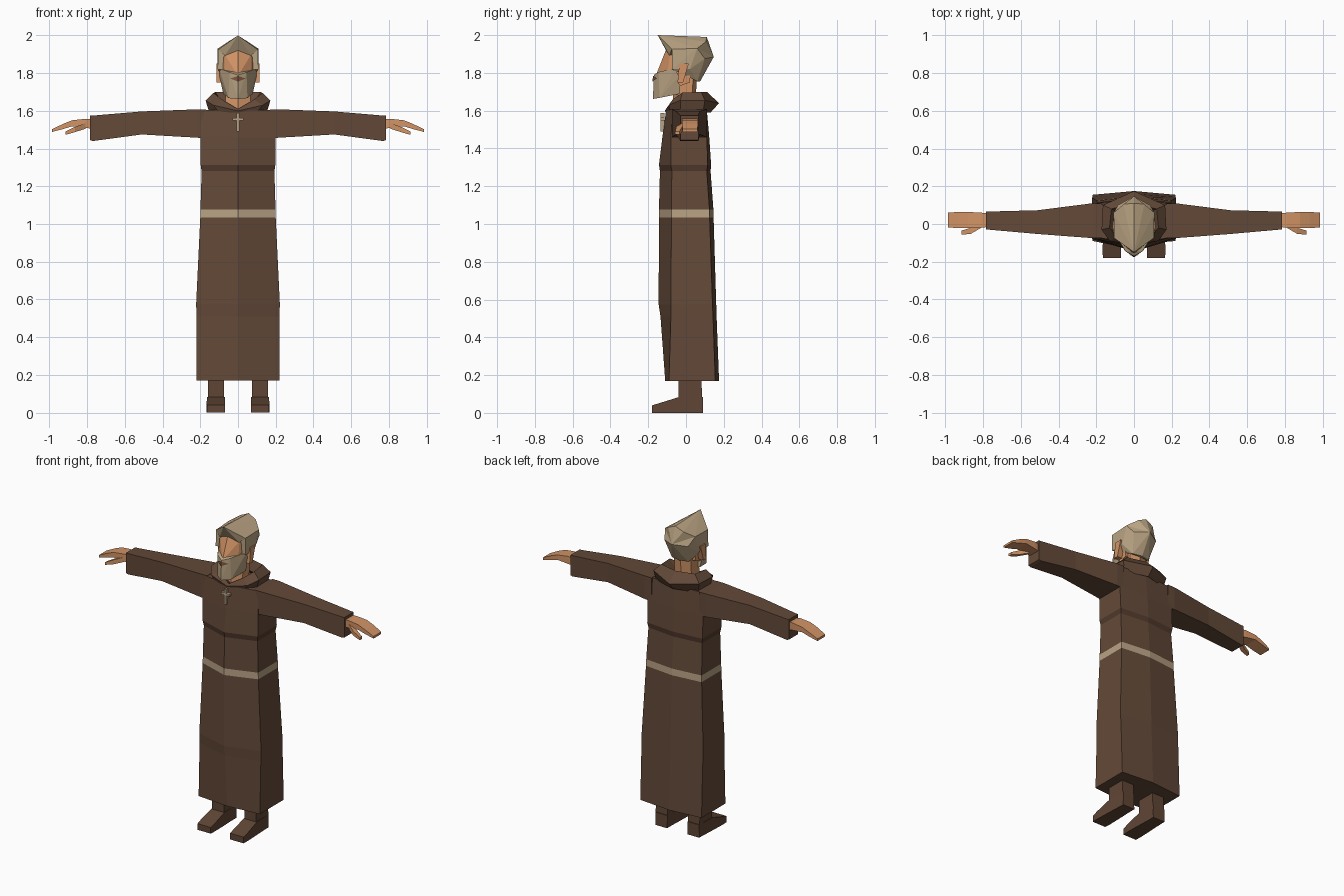
import bpy, bmesh
from mathutils import Vector


def material(name, rgb):
    m = bpy.data.materials.new(name)
    lin = [((c / 255 + 0.055) / 1.055) ** 2.4 for c in rgb]
    m.diffuse_color = (*lin, 1)
    return m


ROBE = material("brown wool", (99, 73, 56))
FOLD = material("dark wool fold", (82, 58, 45))
CORD = material("pale cord", (184, 162, 132))
HAIR = material("grey tan hair", (186, 164, 131))
SKIN = material("skin", (210, 148, 102))
MOUTH = material("mouth", (128, 84, 62))
BOOT = material("boot leather", (95, 69, 53))


def finish(name, bm, mats):
    bmesh.ops.recalc_face_normals(bm, faces=bm.faces)
    me = bpy.data.meshes.new(name)
    bm.to_mesh(me)
    bm.free()
    for m in mats:
        me.materials.append(m)
    ob = bpy.data.objects.new(name, me)
    bpy.context.collection.objects.link(ob)
    return ob


def loft(name, rings, mats, bands=None, closed=False):
    """Skin a list of equal-length rings; bands maps a ring gap to a material slot."""
    bm = bmesh.new()
    vs = [[bm.verts.new(p) for p in r] for r in rings]
    n = len(rings[0])
    gaps = len(vs) if closed else len(vs) - 1
    for i in range(gaps):
        a, b = vs[i], vs[(i + 1) % len(vs)]
        for j in range(n):
            k = (j + 1) % n
            f = bm.faces.new((a[j], a[k], b[k], b[j]))
            f.material_index = (bands or {}).get(i, 0)
    if not closed:
        bm.faces.new(vs[0])
        bm.faces.new(vs[-1])
    return finish(name, bm, mats)


def hull(name, pts, mat, mirror=True):
    """Faceted solid around points; points off the middle are mirrored in x."""
    bm = bmesh.new()
    for x, y, z in pts:
        bm.verts.new((x, y, z))
        if mirror and x:
            bm.verts.new((-x, y, z))
    res = bmesh.ops.convex_hull(bm, input=bm.verts)
    junk = {g for g in res["geom_interior"] + res["geom_unused"]
            if isinstance(g, bmesh.types.BMVert)}
    bmesh.ops.delete(bm, geom=list(junk), context='VERTS')
    bmesh.ops.dissolve_limit(bm, angle_limit=0.03, verts=bm.verts, edges=bm.edges)
    return finish(name, bm, [mat])


def mirrored_ring(half):
    return half + [(-x, y, z) for x, y, z in reversed(half[1:-1])]


def slab(s, x, y0, y1, z0, z1):
    return [(s * x, y0, z0), (s * x, y1, z0), (s * x, y1, z1), (s * x, y0, z1)]


# Robe: six-sided rings of height, half width, front ridge, front corner, back corner, back ridge
profile = [
    (0.17, 0.22, -0.11, -0.09, 0.155, 0.175),
    (0.51, 0.22, -0.135, -0.08, 0.143, 0.162),
    (0.575, 0.222, -0.145, -0.08, 0.14, 0.16),
    (1.035, 0.20, -0.143, -0.077, 0.125, 0.146),
    (1.078, 0.199, -0.143, -0.077, 0.124, 0.145),
    (1.28, 0.193, -0.138, -0.075, 0.11, 0.13),
    (1.313, 0.198, -0.143, -0.08, 0.115, 0.133),
    (1.46, 0.20, -0.125, -0.08, 0.11, 0.123),
    (1.605, 0.20, -0.105, -0.07, 0.10, 0.11),
]
rings = [mirrored_ring([(0, f, z), (w, fc, z), (w, bc, z), (0, b, z)])
         for z, w, f, fc, bc, b in profile]
loft("robe", rings, [ROBE, CORD, FOLD], {3: 1, 5: 2})

# Folded hood lying around the neck
loft("hood_collar", [mirrored_ring(h) for h in (
    [(0, -0.10, 1.58), (0.10, -0.085, 1.59), (0.155, -0.03, 1.60), (0.15, 0.09, 1.59), (0, 0.13, 1.59)],
    [(0, -0.112, 1.60), (0.13, -0.09, 1.63), (0.172, -0.03, 1.655), (0.165, 0.10, 1.655), (0, 0.175, 1.64)],
    [(0, -0.095, 1.61), (0.085, -0.07, 1.66), (0.13, -0.02, 1.695), (0.12, 0.08, 1.70), (0, 0.11, 1.70)],
    [(0, -0.07, 1.60), (0.06, -0.05, 1.62), (0.08, -0.01, 1.64), (0.08, 0.06, 1.64), (0, 0.08, 1.64)],
)], [ROBE], closed=True)

# Limbs, built for each side
for s, side in ((1, "left"), (-1, "right")):
    loft(side + "_sleeve", [
        slab(s, 0.17, -0.075, 0.11, 1.455, 1.608),
        slab(s, 0.22, -0.075, 0.11, 1.458, 1.608),
        slab(s, 0.51, -0.053, 0.073, 1.475, 1.597),
        slab(s, 0.77, -0.03, 0.066, 1.44, 1.575),
        slab(s, 0.785, -0.03, 0.066, 1.445, 1.575)], [ROBE])
    loft(side + "_hand", [
        slab(s, 0.77, -0.015, 0.055, 1.505, 1.555),
        slab(s, 0.81, -0.02, 0.06, 1.51, 1.558),
        slab(s, 0.88, -0.022, 0.064, 1.518, 1.55),
        slab(s, 0.93, -0.022, 0.064, 1.503, 1.53),
        slab(s, 0.987, -0.018, 0.06, 1.488, 1.502)], [SKIN])
    loft(side + "_thumb", [
        slab(s, 0.81, -0.02, 0.01, 1.505, 1.535),
        slab(s, 0.865, -0.052, -0.02, 1.487, 1.515),
        slab(s, 0.915, -0.057, -0.035, 1.473, 1.49)], [SKIN])

    # Boots with a low sloping toe
    def sole_ring(y, x0, x1, z):
        return [(s * x0, y, 0), (s * x1, y, 0), (s * x1, y, z), (s * x0, y, z)]
    loft(side + "_boot_foot", [
        sole_ring(-0.18, 0.07, 0.165, 0.04),
        sole_ring(-0.14, 0.068, 0.167, 0.052),
        sole_ring(-0.04, 0.07, 0.163, 0.083),
        sole_ring(0.09, 0.075, 0.157, 0.083)], [BOOT])
    loft(side + "_boot_leg", [
        [(s * 0.073, -0.04, z), (s * 0.158, -0.04, z), (s * 0.158, b, z), (s * 0.073, b, z)]
        for z, b in ((0.0, 0.09), (0.2, 0.08))], [BOOT])

    # Ears
    loft(side + "_ear", [
        [(s * x, -0.045, 1.75), (s * x, -0.015, 1.75), (s * x, 0.015, 1.85), (s * x, -0.035, 1.85)]
        for x in (0.07, 0.115)], [SKIN])

# Neck, leaning forward slightly
loft("neck", [mirrored_ring([(0, y - 0.065, z), (0.065, y - 0.04, z),
                             (0.06, y + 0.035, z), (0, y + 0.055, z)])
              for y, z in ((-0.01, 1.58), (0.005, 1.80))], [SKIN])

# Face with a central ridge down to the nose
hull("face", [(0, -0.105, 1.925), (0.07, -0.085, 1.90), (0, -0.16, 1.785),
              (0.072, -0.10, 1.79), (0.085, -0.06, 1.86), (0.085, 0.02, 1.86),
              (0.08, 0.02, 1.75), (0.08, -0.06, 1.72)], SKIN)

# Hair: peaked crown and the back and sides
hull("hair_crown", [(0, -0.15, 2.0), (0, 0.11, 1.99), (0, -0.105, 1.918),
                    (0.07, -0.088, 1.893), (0.105, -0.075, 1.925),
                    (0.108, 0.06, 1.93), (0.055, 0.105, 1.965), (0, 0.147, 1.885)], HAIR)
hull("hair_back", [(0.105, -0.075, 1.925), (0.108, -0.075, 1.82), (0.105, 0.02, 1.82),
                   (0.06, 0.06, 1.755), (0.108, 0.06, 1.93), (0, 0.147, 1.885),
                   (0.085, 0.10, 1.875), (0, 0.075, 1.755)], HAIR)

# Beard with moustache top edge
hull("beard", [(0, -0.17, 1.79), (0.045, -0.145, 1.805), (0.10, -0.055, 1.825),
               (0.098, -0.04, 1.78), (0, -0.175, 1.662), (0.05, -0.14, 1.668),
               (0.078, -0.03, 1.69)], HAIR)

# Mouth: small diamond plate folded over the beard ridge
bm = bmesh.new()
top, low = bm.verts.new((0, -0.175, 1.785)), bm.verts.new((0, -0.177, 1.755))
for x in (-0.042, 0.042):
    bm.faces.new((top, bm.verts.new((x, -0.154, 1.772)), low))
finish("mouth", bm, [MOUTH])

# Pendant cross on the chest
for name, hx, z0, z1 in (("cross_upright", 0.007, 1.49, 1.588), ("cross_bar", 0.03, 1.548, 1.563)):
    loft(name, [[(-hx, y, z0), (hx, y, z0), (hx, y, z1), (-hx, y, z1)]
                for y in (-0.134, -0.114)], [CORD])
